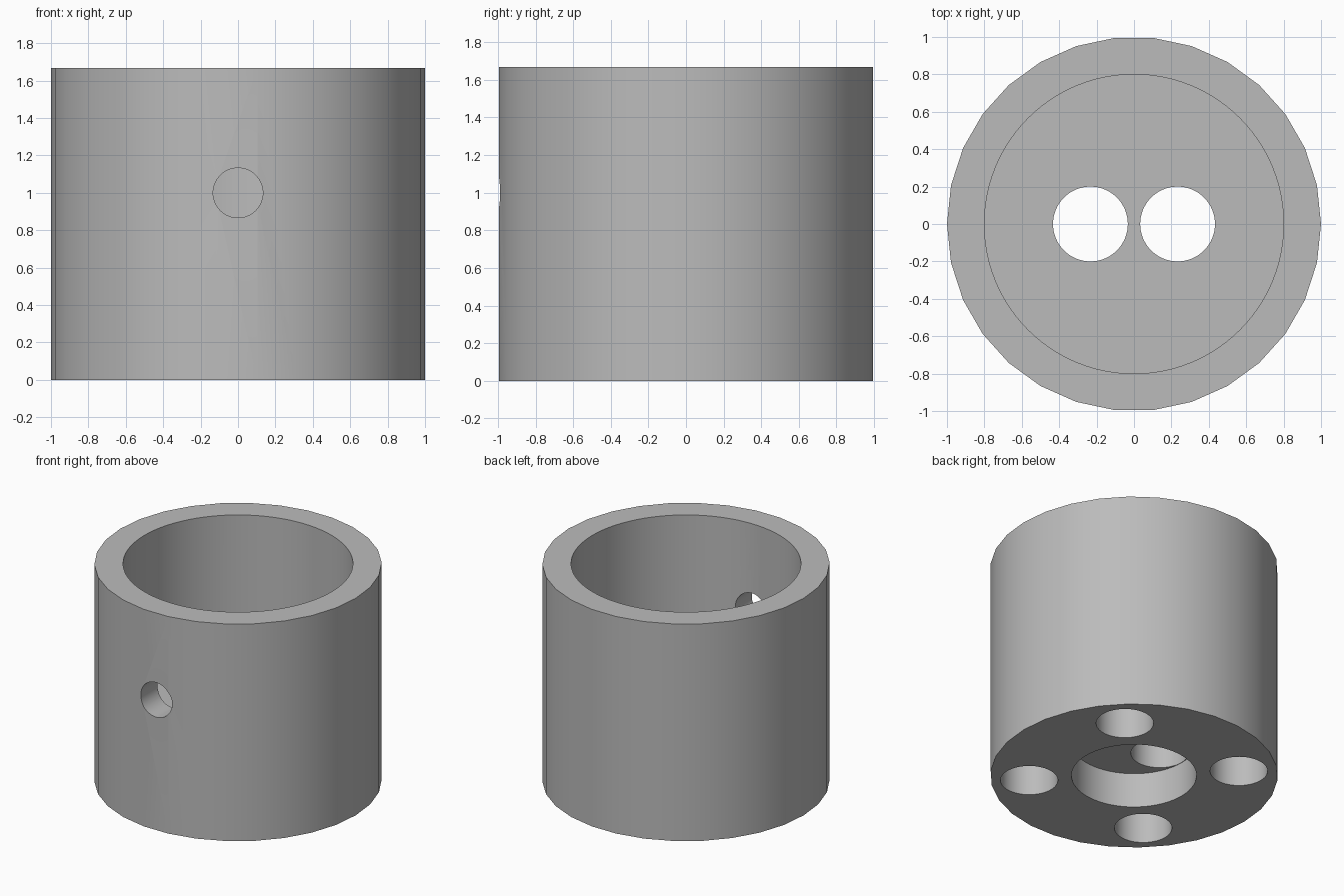
import bpy
from math import radians

default = bpy.data.objects.get("Cube")
if default:
    bpy.data.objects.remove(default, do_unlink=True)

# Single plain grey material
grey = bpy.data.materials.new("plain grey")
grey.use_nodes = True
color = (0.5, 0.5, 0.5, 1)
grey.diffuse_color = color
grey.node_tree.nodes["Principled BSDF"].inputs["Base Color"].default_value = color

HEIGHT, FLOOR, POCKET = 1.667, 0.6, 0.267


def cylinder(name, radius, z0, z1, x=0, y=0, sides=64):
    bpy.ops.mesh.primitive_cylinder_add(
        vertices=sides, radius=radius, depth=z1 - z0, location=(x, y, (z0 + z1) / 2))
    obj = bpy.context.object
    obj.name = name
    obj.data.materials.append(grey)
    return obj


# Outer body: thirty sides with corners on the x axis
body = cylinder("cup_body", 1, 0, HEIGHT, sides=30)
body.rotation_euler.z = radians(90)

# Wide bore from the top and round recess in the underside
cutters = [
    cylinder("bore_cutter", 0.8, FLOOR, HEIGHT + 0.2, sides=96),
    cylinder("recess_cutter", 0.435, -0.2, POCKET),
]

# Twin holes through the floor
for side in (-1, 1):
    cutters.append(cylinder("floor_hole_cutter", 0.2, -0.3, FLOOR + 0.3, x=side * 0.233))

# Four blind pockets on the diagonals of the underside
for sx in (-1, 1):
    for sy in (-1, 1):
        cutters.append(cylinder("pocket_cutter", 0.2, -0.25, POCKET, sx * 0.518, sy * 0.518))

# Round hole through the front wall
front = cylinder("front_hole_cutter", 0.133, 0, 0.8)
front.location = (0, -0.9, 1)
front.rotation_euler.x = radians(90)
cutters.append(front)

for cutter in cutters:
    cutter.hide_render = True
    cutter.hide_viewport = True
    cut = body.modifiers.new(cutter.name, 'BOOLEAN')
    cut.operation = 'DIFFERENCE'
    cut.solver = 'EXACT'
    cut.object = cutter

# Apply the cuts, drop the helpers and smooth the curved walls
bpy.ops.object.select_all(action='DESELECT')
body.select_set(True)
bpy.context.view_layer.objects.active = body
for cut in list(body.modifiers):
    bpy.ops.object.modifier_apply(modifier=cut.name)
for cutter in cutters:
    bpy.data.objects.remove(cutter, do_unlink=True)
bpy.ops.object.shade_smooth_by_angle(angle=radians(30))
